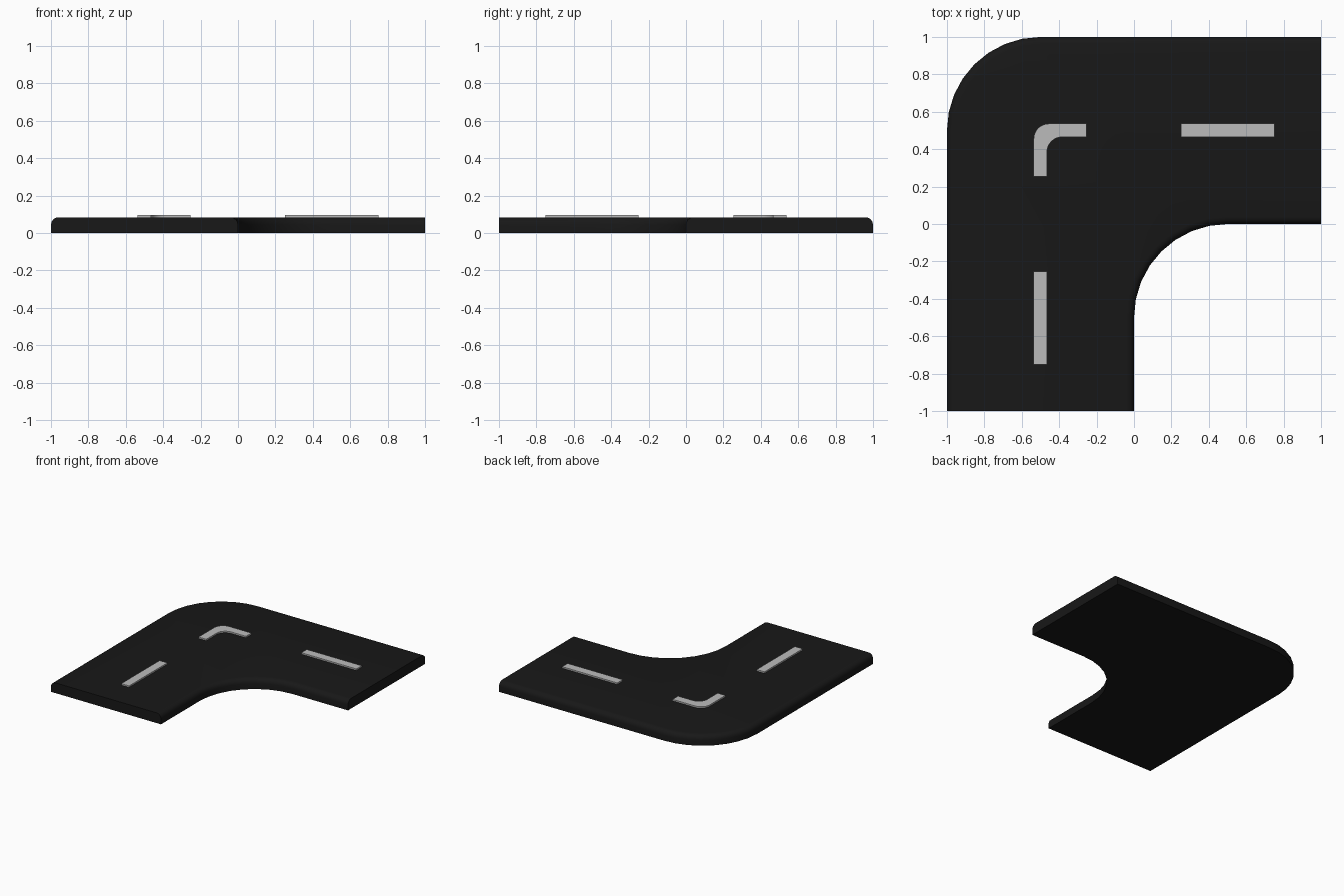
import bpy, bmesh
from math import sin, cos, pi

if "Cube" in bpy.data.objects:
    bpy.data.objects.remove(bpy.data.objects["Cube"])

H, TOP = 0.084, 0.096


def material(name, c):
    m = bpy.data.materials.new(name)
    m.diffuse_color = (c, c, c, 1)
    m.use_nodes = True
    m.node_tree.nodes["Principled BSDF"].inputs["Base Color"].default_value = m.diffuse_color
    return m


def arc(cx, cy, r, a0, a1, n):
    return [(cx + r * cos(a0 + (a1 - a0) * i / n), cy + r * sin(a0 + (a1 - a0) * i / n))
            for i in range(n + 1)]


def slab(name, outline, z0, z1, mat, round_edge=0.0):
    bm = bmesh.new()
    face = bm.faces.new([bm.verts.new((x, y, z0)) for x, y in outline])
    res = bmesh.ops.extrude_face_region(bm, geom=[face], use_keep_orig=True)
    for v in res["geom"]:
        if isinstance(v, bmesh.types.BMVert):
            v.co.z = z1
    bmesh.ops.recalc_face_normals(bm, faces=bm.faces)
    if round_edge:
        # round the top kerb edges, leaving the two road ends square
        def is_kerb(e):
            a, b = e.verts[0].co, e.verts[1].co
            at_end = (a.x > 0.999 and b.x > 0.999) or (a.y < -0.999 and b.y < -0.999)
            return min(a.z, b.z) > z1 - 1e-4 and not at_end
        bmesh.ops.bevel(bm, geom=[e for e in bm.edges if is_kerb(e)], offset=round_edge,
                        segments=4, profile=0.5, affect='EDGES', clamp_overlap=True)
    me = bpy.data.meshes.new(name)
    bm.to_mesh(me)
    bm.free()
    me.materials.append(mat)
    ob = bpy.data.objects.new(name, me)
    bpy.context.collection.objects.link(ob)
    bpy.context.view_layer.objects.active = ob
    ob.select_set(True)
    bpy.ops.object.shade_smooth_by_angle(angle=0.6)
    ob.select_set(False)
    return ob


asphalt = material("asphalt", 0.009)
paint = material("paint", 0.5)

# road bend: rounded outer corner and filleted inner corner
road = ([(-1, -1)] + arc(-0.5, 0.5, 0.5, pi, pi / 2, 8) + [(1, 1), (1, 0)]
        + arc(0.5, -0.5, 0.5, pi / 2, pi, 8) + [(0, -1)])
slab("road_bend", road, 0, H, asphalt, 0.04)

# straight lane dashes
a, b = 0.465, 0.536
slab("lane_dash_front", [(-b, -0.75), (-a, -0.75), (-a, -0.253), (-b, -0.253)], H - 0.002, TOP, paint)
slab("lane_dash_right", [(0.25, a), (0.75, a), (0.75, b), (0.25, b)], H - 0.002, TOP, paint)

# curved lane dash at the corner
r = 0.08
corner = ([(-b, 0.253)] + arc(-b + r, b - r, r, pi, pi / 2, 8) + [(-0.253, b), (-0.253, a)]
          + arc(-a + r, a - r, r, pi / 2, pi, 8) + [(-a, 0.253)])
slab("lane_dash_corner", corner, H - 0.002, TOP, paint)
